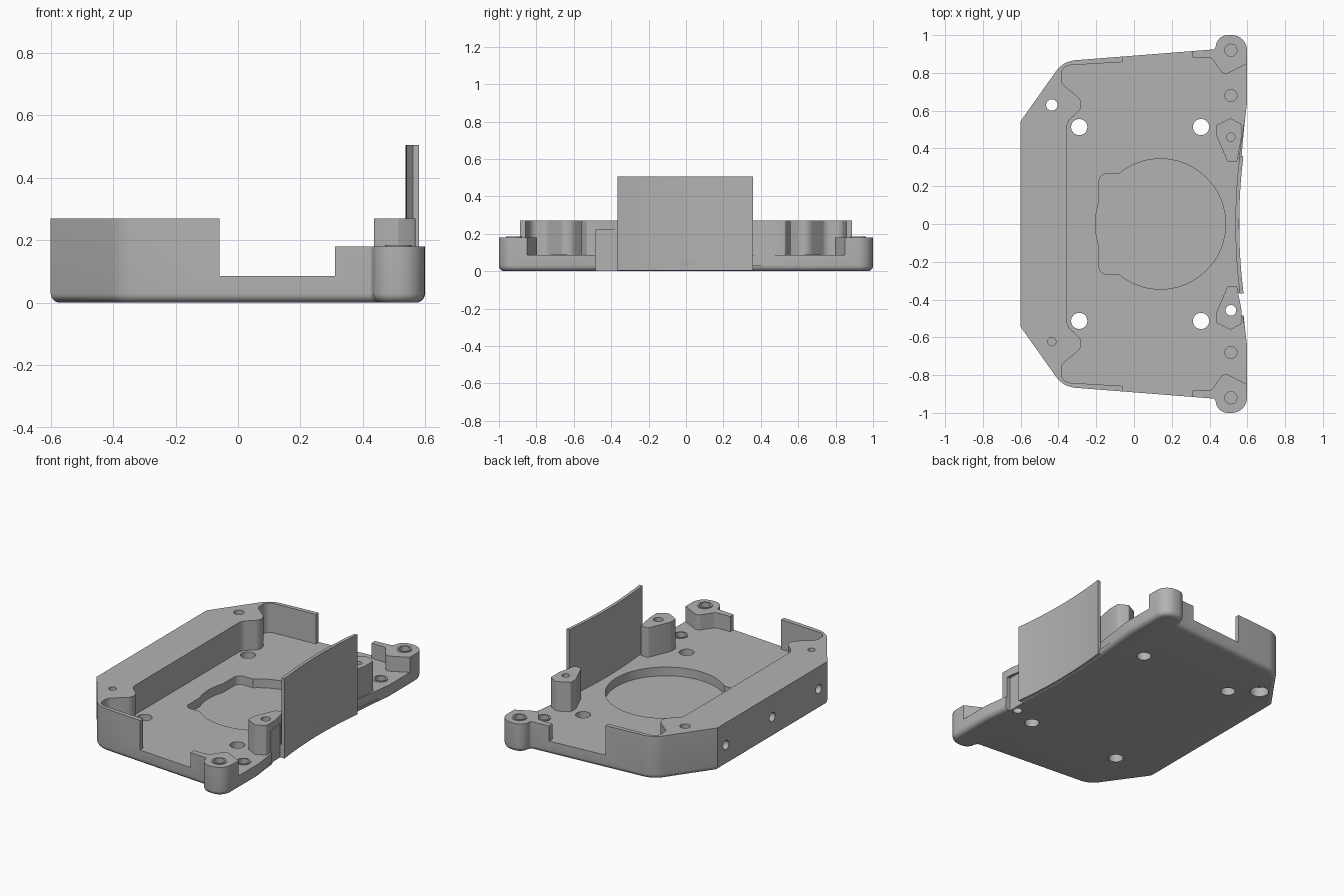
import bpy, bmesh, math
from mathutils import Vector

cube = bpy.data.objects.get("Cube")
if cube:
    bpy.data.objects.remove(cube, do_unlink=True)

grey = bpy.data.materials.new("plain_grey")
grey.use_nodes = True
COLOUR = (0.45, 0.45, 0.45, 1)
grey.diffuse_color = COLOUR
grey.node_tree.nodes["Principled BSDF"].inputs["Base Color"].default_value = COLOUR


def rounded(corners, steps=8):
    """Turn (x, y, radius) corners into a closed outline with arcs."""
    out = []
    for i, (x, y, r) in enumerate(corners):
        p = Vector((x, y))
        if r == 0:
            out.append(p)
            continue
        u = (Vector(corners[i - 1][:2]) - p).normalized()
        v = (Vector(corners[(i + 1) % len(corners)][:2]) - p).normalized()
        half = u.angle(v) / 2
        c = p + (u + v).normalized() * r / math.sin(half)
        a, b = p + u * r / math.tan(half) - c, p + v * r / math.tan(half) - c
        phi = math.pi - 2 * half
        for k in range(steps + 1):
            t = k / steps * phi
            out.append(c + (a * math.sin(phi - t) + b * math.sin(t)) / math.sin(phi))
    return out


def symmetric(half):
    """Complete a half outline by mirroring it in y."""
    return half + [(x, -y, r) for x, y, r in reversed(half)]


def prism(name, pts, z0, z1, bevel=0):
    bm = bmesh.new()
    face = bm.faces.new([bm.verts.new((p[0], p[1], z0)) for p in pts])
    top = bmesh.ops.extrude_face_region(bm, geom=[face], use_keep_orig=True)["geom"]
    bmesh.ops.translate(bm, vec=(0, 0, z1 - z0),
                        verts=[g for g in top if isinstance(g, bmesh.types.BMVert)])
    bmesh.ops.recalc_face_normals(bm, faces=bm.faces)
    if bevel:
        bmesh.ops.bevel(bm, geom=list(face.edges), offset=bevel, segments=5,
                        profile=0.5, affect='EDGES', clamp_overlap=False)
    mesh = bpy.data.meshes.new(name)
    bm.to_mesh(mesh)
    bm.free()
    mesh.materials.append(grey)
    obj = bpy.data.objects.new(name, mesh)
    bpy.context.collection.objects.link(obj)
    return obj


def circle(x, y, r, n=32):
    return [(x + r * math.cos(i * math.tau / n), y + r * math.sin(i * math.tau / n))
            for i in range(n)]


def box(x0, x1, y0, y1):
    return [(x0, y0), (x1, y0), (x1, y1), (x0, y1)]


def activate(obj):
    bpy.ops.object.select_all(action='DESELECT')
    obj.select_set(True)
    bpy.context.view_layer.objects.active = obj


def combine(obj, tool, operation='DIFFERENCE'):
    activate(obj)
    mod = obj.modifiers.new("boolean", 'BOOLEAN')
    mod.object, mod.operation, mod.solver = tool, operation, 'EXACT'
    bpy.ops.object.modifier_apply(modifier=mod.name)
    bpy.data.objects.remove(tool, do_unlink=True)


def cut(obj, pts, z0, z1):
    combine(obj, prism("cutter", pts, z0, z1))


# Tray body: full-height outline with a rounded bottom edge
half = [(0.557 + 0.1 * y * y, y, 0) for y in (0.06, 0.18, 0.3, 0.42, 0.54, 0.65)]
half += [(0.598, 1.0, 0.08), (0.432, 1.0, 0.065), (0.432, 0.925, 0.015),
         (-0.375, 0.862, 0.14), (-0.6, 0.545, 0)]
body = prism("tray_body", rounded(symmetric(half)), 0, 0.27, bevel=0.03)

# Interior clearing, leaving the rear block, side walls and end bosses
half = [(-0.355, 0.54, 0.06), (-0.25, 0.635, 0.055), (-0.385, 0.745, 0.05),
        (-0.385, 0.838, 0.05), (-0.06, 0.857, 0), (-0.06, 1.1, 0), (0.31, 1.1, 0),
        (0.31, 0.882, 0), (0.41, 0.88, 0.03), (0.475, 0.787, 0.03),
        (0.62, 0.86, 0), (0.75, 0.86, 0)]
cut(body, rounded(symmetric(half)), 0.085, 0.5)

# Shallow pocket: disc with a rectangular extension
pocket = prism("pocket", circle(0.14, 0, 0.345, 72), 0.03, 0.3)
tab = [(-0.185, -0.265, 0.04), (0.0, -0.265, 0), (0.0, 0.265, 0), (-0.185, 0.265, 0.04)]
combine(pocket, prism("tab", rounded(tab), 0.03, 0.3), 'UNION')
combine(body, pocket)

for s in (-1, 1):
    # Lower the end bosses and step the curved edge
    cut(body, box(0.2, 0.8, *sorted((s * 0.7, s * 1.2))), 0.18, 0.5)
    cut(body, [(0.6, s * 0.64), (0.556, s * 0.34), (0.7, s * 0.34), (0.7, s * 0.64)],
        0.03, 0.5)
    # Screw holes through the floor, and blind holes in the bosses
    for x in (-0.29, 0.355):
        cut(body, circle(x, s * 0.513, 0.043), -0.1, 0.5)
    cut(body, circle(0.513, s * 0.92, 0.032), 0.06, 0.5)
    cut(body, circle(0.513, s * 0.68, 0.032), 0.04, 0.5)
cut(body, circle(-0.435, 0.63, 0.03), -0.1, 0.5)
cut(body, circle(-0.435, 0.63, 0.055), -0.1, 0.06)
cut(body, circle(-0.435, -0.623, 0.022), 0.17, 0.5)
cut(body, circle(0.513, -0.457, 0.028), -0.1, 0.5)

# Blind holes in the rear wall
for y in (-0.46, 0, 0.46):
    drill = prism("drill", circle(0, 0, 0.028), -0.1, 0.1)
    drill.rotation_euler = (0, math.pi / 2, 0)
    drill.location = (-0.6, y, 0.13)
    bpy.context.view_layer.update()
    combine(body, drill)

# Notch beside the front post
notch = box(0.547, 0.8, -0.485, -0.365)
cut(body, notch, -0.1, 0.22)
parts = [body]

# Mid posts
for s, name in ((1, "back_post"), (-1, "front_post")):
    shape = [(0.51, 0.56, 0.01), (0.568, 0.53, 0.01), (0.568, 0.45, 0), (0.545, 0.33, 0),
             (0.495, 0.33, 0.01), (0.435, 0.47, 0.01), (0.435, 0.522, 0.01)]
    post = prism(name, rounded([(x, s * y, r) for x, y, r in shape], 3),
                 0.05 if s > 0 else 0.01, 0.27)
    if s > 0:
        cut(post, circle(0.513, 0.46, 0.022), 0.17, 0.5)
    else:
        cut(post, circle(0.513, -0.457, 0.028), -0.1, 0.5)
        cut(post, notch, -0.1, 0.22)
    parts.append(post)

# Thin raised rings around the boss holes
for s, side in ((1, "back"), (-1, "front")):
    for y, z, name in ((0.92, 0.18, "boss_ring"), (0.68, 0.085, "floor_ring")):
        ring = prism(side + "_" + name, circle(0.513, s * y, 0.043), z - 0.01, z + 0.005)
        cut(ring, circle(0.513, s * y, 0.032), -0.1, 0.5)
        parts.append(ring)

# Tall curved blade
ys = [-0.367 + 0.725 * i / 16 for i in range(17)]
outer = [(0.557 + 0.17 * y * y, y) for y in ys]
inner = [(0.537 + 0.17 * y * y, y) for y in reversed(ys)]
parts.append(prism("curved_blade", outer + inner, 0.004, 0.505))

for obj in parts:
    activate(obj)
    bpy.ops.object.shade_smooth_by_angle(angle=math.radians(30))
